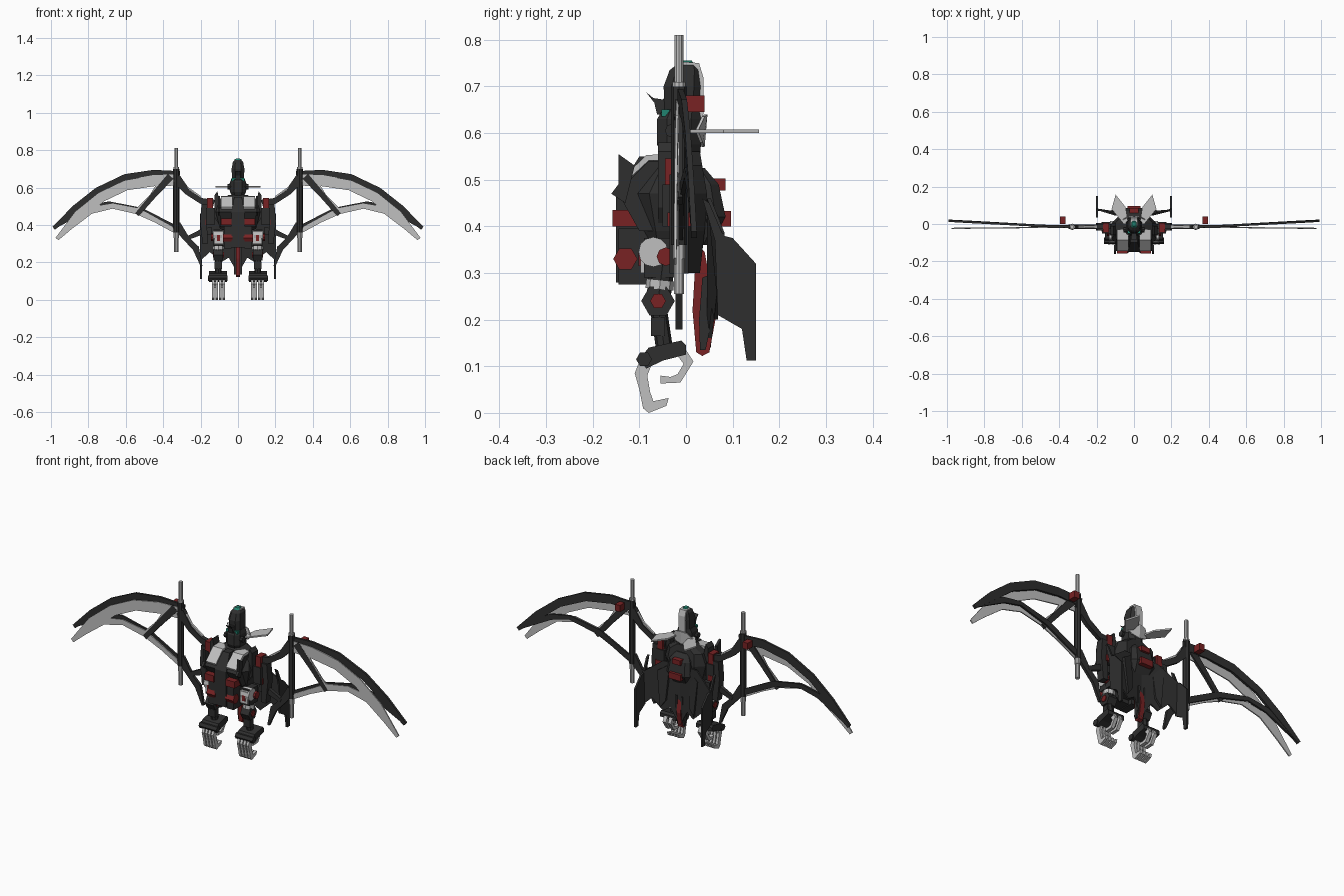
import bpy, bmesh, math
from mathutils import Vector


def material(name, rgb):
    m = bpy.data.materials.new(name)
    m.diffuse_color = (*rgb, 1)
    return m


DARK = material("charcoal", (0.028, 0.028, 0.028))
LIGHT = material("light grey", (0.52, 0.52, 0.52))
RED = material("dark red", (0.19, 0.016, 0.017))
TEAL = material("teal", (0.015, 0.23, 0.16))


def finish(name, verts, faces, mat, mirror):
    if mirror:
        n = len(verts)
        verts = verts + [Vector((-v[0], v[1], v[2])) for v in verts]
        faces = faces + [[i + n for i in reversed(f)] for f in faces]
    bm = bmesh.new()
    vs = [bm.verts.new(v) for v in verts]
    for f in faces:
        bm.faces.new([vs[i] for i in f])
    bmesh.ops.recalc_face_normals(bm, faces=bm.faces[:])
    me = bpy.data.meshes.new(name)
    bm.to_mesh(me)
    bm.free()
    me.materials.append(mat)
    ob = bpy.data.objects.new(name, me)
    bpy.context.collection.objects.link(ob)
    return ob


def rings(name, loops, mat, mirror=False):
    """Skin a list of equal-sized loops and cap both ends."""
    n = len(loops[0])
    verts = [Vector(v) for lp in loops for v in lp]
    faces = [list(range(n)), list(range(len(verts) - n, len(verts)))]
    for k in range(len(loops) - 1):
        for i in range(n):
            j = (i + 1) % n
            faces.append([k * n + i, k * n + j, k * n + n + j, k * n + n + i])
    return finish(name, verts, faces, mat, mirror)


def slab(name, pts, offset, mat, mirror=False):
    return rings(name, [pts, [Vector(p) + Vector(offset) for p in pts]], mat, mirror)


def side(name, pts, x0, x1, mat, mirror=False):
    """Extrude a (y, z) profile along x."""
    return slab(name, [(x0, y, z) for y, z in pts], (x1 - x0, 0, 0), mat, mirror)


def box(name, x0, x1, y0, y1, z0, z1, mat, mirror=False):
    return side(name, [(y0, z0), (y1, z0), (y1, z1), (y0, z1)], x0, x1, mat, mirror)


def tube(name, p, q, r, mat, mirror=False, seg=10, r2=None):
    p, q = Vector(p), Vector(q)
    rot = (q - p).to_track_quat('Z', 'Y')
    def loop(c, rad):
        return [c + rot @ Vector((rad * math.cos(a), rad * math.sin(a), 0))
                for a in [2 * math.pi * i / seg for i in range(seg)]]
    return rings(name, [loop(p, r), loop(q, r if r2 is None else r2)], mat, mirror)


def ribbon(name, pts, yfun, thick, mat):
    """Flat mitred strip through (x, z, width) points."""
    loops = []
    for i, (x, z, w) in enumerate(pts):
        a, b = pts[max(i - 1, 0)], pts[min(i + 1, len(pts) - 1)]
        d = Vector((b[0] - a[0], 0, b[1] - a[1])).normalized()
        nrm = Vector((-d.z, 0, d.x)) * w / 2
        c, t = Vector((x, yfun(x), z)), Vector((0, thick / 2, 0))
        loops.append([c + nrm - t, c + nrm + t, c - nrm + t, c - nrm - t])
    return rings(name, loops, mat, True)


def tower(name, levels, mat, cut=0.25):
    """Chamfered block through (z, half width, y front, y back) levels."""
    loops = []
    for z, w, f, b in levels:
        c = min(w, (b - f) / 2) * cut * 2
        loops.append([(-w + c, f, z), (w - c, f, z), (w, f + c, z), (w, b - c, z),
                      (w - c, b, z), (-w + c, b, z), (-w, b - c, z), (-w, f + c, z)])
    return rings(name, loops, mat)


# wings: dark frame with a pale layer in front
def y_dark(x): return -0.012 + 0.03 * max(0, x - 0.45) / 0.55
def y_pale(x): return -0.018 - 0.010 * max(0, x - 0.45)
def y_root(x): return -0.015

ribbon("wing_leading_edge", [(0.31, .665, .045), (.45, .672, .045), (.60, .65, .045), (.75, .58, .042),
       (.87, .485, .042), (.985, .382, .02)], y_dark, .012, DARK)
ribbon("wing_lower_edge", [(.97, .39, .01), (.80, .492, .03), (.69, .515, .022), (.52, .478, .03),
       (.33, .38, .03)], y_dark, .010, DARK)
ribbon("wing_strut", [(.36, .66, .04), (.45, .56, .03), (.54, .455, .025)], y_root, .014, DARK)
ribbon("pale_wing_edge", [(.34, .64, .06), (.45, .637, .06), (.60, .612, .055), (.73, .55, .055),
       (.85, .45, .06), (.968, .325, .02)], y_pale, .006, LIGHT)
ribbon("pale_wing_lower", [(.93, .36, .02), (.79, .478, .04), (.67, .502, .03), (.54, .475, .035),
       (.44, .425, .025), (.33, .365, .025)], y_pale, .006, LIGHT)
ribbon("pale_wing_strut", [(.40, .63, .05), (.46, .55, .03), (.53, .48, .03)], y_pale, .006, LIGHT)
box("wing_block", .365, .395, 0, .04, .645, .68, RED, True)

# vertical wing poles
tube("pole_core", (.33, -.015, .36), (.33, -.015, .70), .017, DARK, True, 8)
tube("pole_top", (.33, -.015, .67), (.33, -.015, .81), .010, LIGHT, True)
tube("pole_collar", (.33, -.015, .695), (.33, -.015, .71), .015, LIGHT, True)
tube("pole_bottom", (.33, -.015, .255), (.33, -.015, .37), .011, LIGHT, True)
tube("pole_lower_collar", (.33, -.015, .33), (.33, -.015, .36), .014, LIGHT, True)

# inner wing arms joining poles and body
ribbon("upper_wing_arm", [(.33, .65, .05), (.27, .575, .03), (.20, .53, .03), (.13, .51, .05)],
       y_root, .022, DARK)
ribbon("upper_arm_trim", [(.33, .68, .012), (.27, .60, .008), (.20, .55, .008)], y_root, .012, LIGHT)
ribbon("lower_wing_arm", [(.33, .40, .05), (.27, .32, .03), (.225, .275, .035), (.195, .18, .01)],
       y_root, .015, DARK)
ribbon("lower_arm_link", [(.27, .33, .02), (.20, .36, .03), (.14, .37, .04)], y_root, .018, DARK)
ribbon("shoulder_post", [(.18, .51, .03), (.185, .42, .035), (.175, .30, .03)], y_root, .04, DARK)
box("shoulder_red", .135, .165, -.045, .005, .49, .545, RED, True)
box("shoulder_box", .125, .17, -.05, .01, .40, .49, DARK, True)
box("shoulder_red_low", .14, .175, -.04, .012, .40, .43, RED, True)

# torso
tower("torso", [(.30, .06, -.08, .03), (.39, .10, -.10, .04), (.47, .12, -.12, .045),
                (.53, .10, -.08, .035), (.56, .05, -.05, .03)], DARK)
side("chest_plate", [(-.10, .39), (-.145, .47), (-.13, .49), (-.08, .54), (-.03, .54), (-.03, .39)],
     .025, .095, DARK, True)
side("collar_trim", [(-.14, .485), (-.08, .541), (-.03, .541), (-.03, .555), (-.085, .553), (-.145, .495)],
     .03, .09, LIGHT, True)
side("chest_fin", [(-.145, .555), (-.11, .53), (-.13, .45), (-.16, .47), (-.145, .49)], .095, .108, DARK, True)
slab("side_fin", [(.10, -.06, .40), (.125, -.06, .44), (.125, -.06, .56), (.11, -.06, .58), (.10, -.06, .53)],
     (0, .05, 0), DARK, True)
box("chest_keel", -.035, .035, -.15, -.08, .28, .47, DARK)
slab("keel_crest", [(-.035, -.15, .47), (.035, -.15, .47), (.02, -.10, .55), (-.02, -.10, .55)],
     (0, .05, 0), DARK)
box("waist_red", .035, .09, -.158, -.08, .40, .435, RED, True)
box("waist_block", .035, .075, -.145, -.06, .275, .395, DARK, True)
tube("waist_disc", (.03, -.13, .33), (.08, -.13, .33), .026, RED, True, 6)

# hips
box("hip_plate", .075, .13, -.09, -.015, .29, .375, DARK, True)
box("hip_panel", .08, .125, -.098, -.09, .30, .365, LIGHT, True)
box("hip_panel_inset", .095, .112, -.102, -.098, .315, .345, RED, True)
tube("hip_pale_disc", (.085, -.07, .345), (.134, -.07, .345), .032, LIGHT, True, 12)
tube("hip_red_disc", (.08, -.043, .335), (.145, -.043, .335), .020, RED, True, 8)

# legs and feet
tube("thigh", (.105, -.05, .32), (.105, -.06, .24), .026, DARK, True, 8)
tube("thigh_trim", (.105, -.055, .285), (.105, -.057, .265), .030, LIGHT, True, 8)
tube("knee", (.08, -.06, .24), (.13, -.06, .24), .036, DARK, True, 6)
tube("knee_disc", (.076, -.06, .24), (.134, -.06, .24), .017, RED, True, 6)
tube("shin", (.105, -.06, .23), (.105, -.045, .13), .018, DARK, True, 8)
box("shin_guard", .085, .125, -.075, -.045, .165, .205, DARK, True)
side("foot", [(-.10, .115), (-.08, .14), (-.01, .155), (0, .145), (0, .125), (-.05, .112), (-.085, .095)],
     .06, .155, DARK, True)
tube("toe_joint", (.055, -.09, .115), (.16, -.09, .115), .017, DARK, True, 6)
FRONT = [(-.10, .11), (-.11, .085), (-.10, .05), (-.092, .01), (-.08, 0), (-.042, .015), (-.037, .032),
         (-.07, .025), (-.077, .045), (-.083, .08), (-.075, .10)]
REAR = [(0, .135), (.016, .11), (-.012, .065), (-.055, .063), (-.055, .08), (-.033, .077),
        (-.018, .083), (-.005, .105), (-.02, .125)]
for i in range(4):
    x = .07 + i * .0185
    side(f"front_claw_{i + 1}", FRONT, x, x + .0135, LIGHT, True)
for i in range(2):
    x = .08 + i * .03
    side(f"rear_claw_{i + 1}", REAR, x, x + .018, LIGHT, True)

# head
tower("neck_block", [(.55, .030, -.05, .03), (.575, .042, -.062, .032), (.63, .042, -.062, .032),
                     (.65, .034, -.05, .03)], DARK)
tower("helmet", [(.63, .032, -.045, .03), (.70, .034, -.048, .034), (.735, .028, -.035, .032),
                 (.748, .018, -.018, .025)], DARK)
side("back_crest", [(.03, .62), (.037, .64), (.037, .72), (.028, .75), (-.008, .753), (-.01, .746),
                    (.02, .742), (.028, .71)], -.02, .02, LIGHT)
tower("crown_gem", [(.747, .018, -.02, .018), (.756, .010, -.012, .012)], TEAL)
side("beak", [(-.04, .64), (-.062, .64), (-.068, .665), (-.086, .688), (-.07, .675), (-.05, .672), (-.04, .68)],
     -.014, .014, DARK)
box("eye", .012, .034, -.052, -.035, .635, .65, TEAL, True)
tube("ear_joint", (.03, -.03, .605), (.055, -.03, .605), .015, DARK, True, 8)
slab("ear_fin", [(.03, 0, .60), (.055, 0, .60), (.12, .08, .60), (.098, .157, .60), (.045, .09, .60)],
     (0, 0, .008), LIGHT, True)
slab("neck_guard", [(0, .034, .57), (.04, .03, .58), (.06, .02, .605), (.035, .034, .635), (0, .04, .64)],
     (0, .006, 0), LIGHT, True)

# back pack and tail
tower("back_pack", [(.36, .05, 0, .05), (.42, .07, 0, .085), (.49, .06, 0, .07), (.525, .035, 0, .04)], DARK)
box("pack_red_upper", -.025, .025, .05, .085, .477, .503, RED)
box("pack_red_lower", -.035, .035, .06, .097, .40, .433, RED)
slab("skirt", [(0, .045, .46), (.10, .045, .46), (.20, .075, .385), (.20, .07, .21), (.15, .066, .255),
               (.09, .06, .20), (.05, .055, .225), (0, .045, .14)], (0, .008, 0), DARK, True)
side("winglet", [(.035, .46), (.05, .45), (.08, .38), (.10, .375), (.15, .32), (.15, .112), (.13, .112),
                 (.12, .18), (.068, .21), (.062, .37)], .193, .203, DARK, True)
slab("skirt_wedge", [(.06, .04, .45), (.12, .06, .41), (.10, .065, .22), (.07, .06, .26)],
     (0, .015, 0), DARK, True)
side("tail_spine", [(.03, .355), (.04, .345), (.065, .21), (.05, .13), (.035, .122), (.022, .13),
                    (.014, .22), (.02, .32)], -.012, .012, RED)
side("tail_side", [(.035, .29), (.06, .30), (.058, .21), (.042, .135), (.03, .135), (.028, .20)],
     .012, .022, DARK, True)
